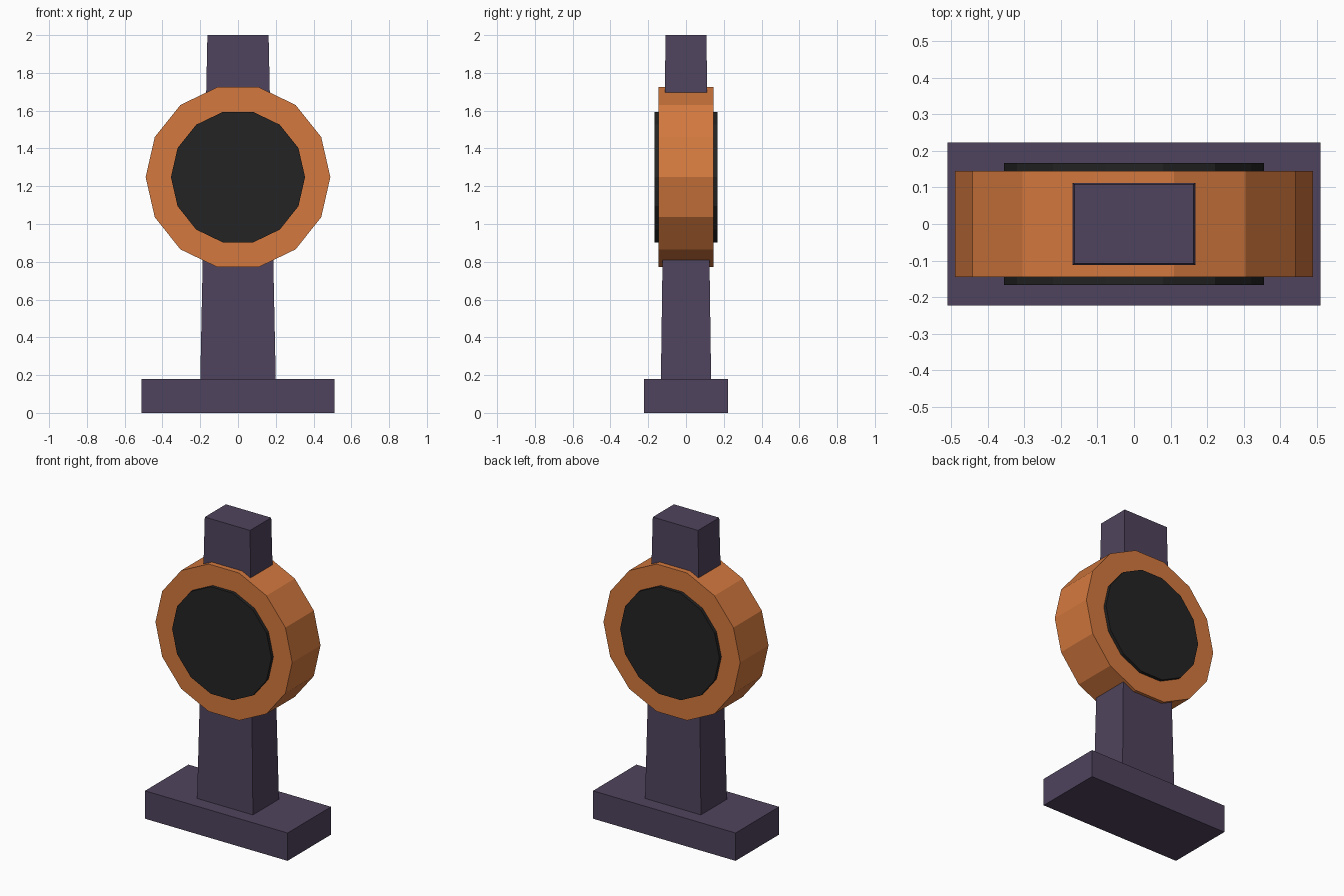
import bpy
import bmesh
from math import cos, sin, tau

default = bpy.data.objects.get("Cube")
if default:
    bpy.data.objects.remove(default, do_unlink=True)


def material(name, colour):
    mat = bpy.data.materials.new(name)
    mat.use_nodes = True
    mat.diffuse_color = (*colour, 1)
    mat.node_tree.nodes["Principled BSDF"].inputs["Base Color"].default_value = (*colour, 1)
    return mat


purple = material("dusky purple", (0.078, 0.057, 0.110))
orange = material("orange", (0.658, 0.191, 0.048))
black = material("soft black", (0.017, 0.017, 0.017))


def loft(name, lower, upper, mat):
    """Solid between two matching outlines."""
    bm = bmesh.new()
    a = [bm.verts.new(p) for p in lower]
    b = [bm.verts.new(p) for p in upper]
    bm.faces.new(a)
    bm.faces.new(b)
    for i in range(len(a)):
        j = (i + 1) % len(a)
        bm.faces.new((a[i], a[j], b[j], b[i]))
    bmesh.ops.recalc_face_normals(bm, faces=bm.faces)
    mesh = bpy.data.meshes.new(name)
    bm.to_mesh(mesh)
    bm.free()
    mesh.materials.append(mat)
    obj = bpy.data.objects.new(name, mesh)
    bpy.context.collection.objects.link(obj)
    return obj


def rectangle(x, y, z):
    return [(-x, -y, z), (x, -y, z), (x, y, z), (-x, y, z)]


def polygon(radius, y, sides=14, height=1.248):
    return [(radius * cos(tau * i / sides), y, height + radius * sin(tau * i / sides))
            for i in range(sides)]


# Foot and tapered post
loft("base", rectangle(0.51, 0.222, 0), rectangle(0.51, 0.222, 0.18), purple)
loft("post", rectangle(0.2, 0.133, 0.17), rectangle(0.162, 0.108, 2), purple)

# Drum housing with a dark disc standing proud on both faces
loft("housing", polygon(0.489, -0.145), polygon(0.489, 0.145), orange)
for name, side in (("front_disc", -1), ("back_disc", 1)):
    loft(name, polygon(0.355, side * 0.13), polygon(0.355, side * 0.166), black)
